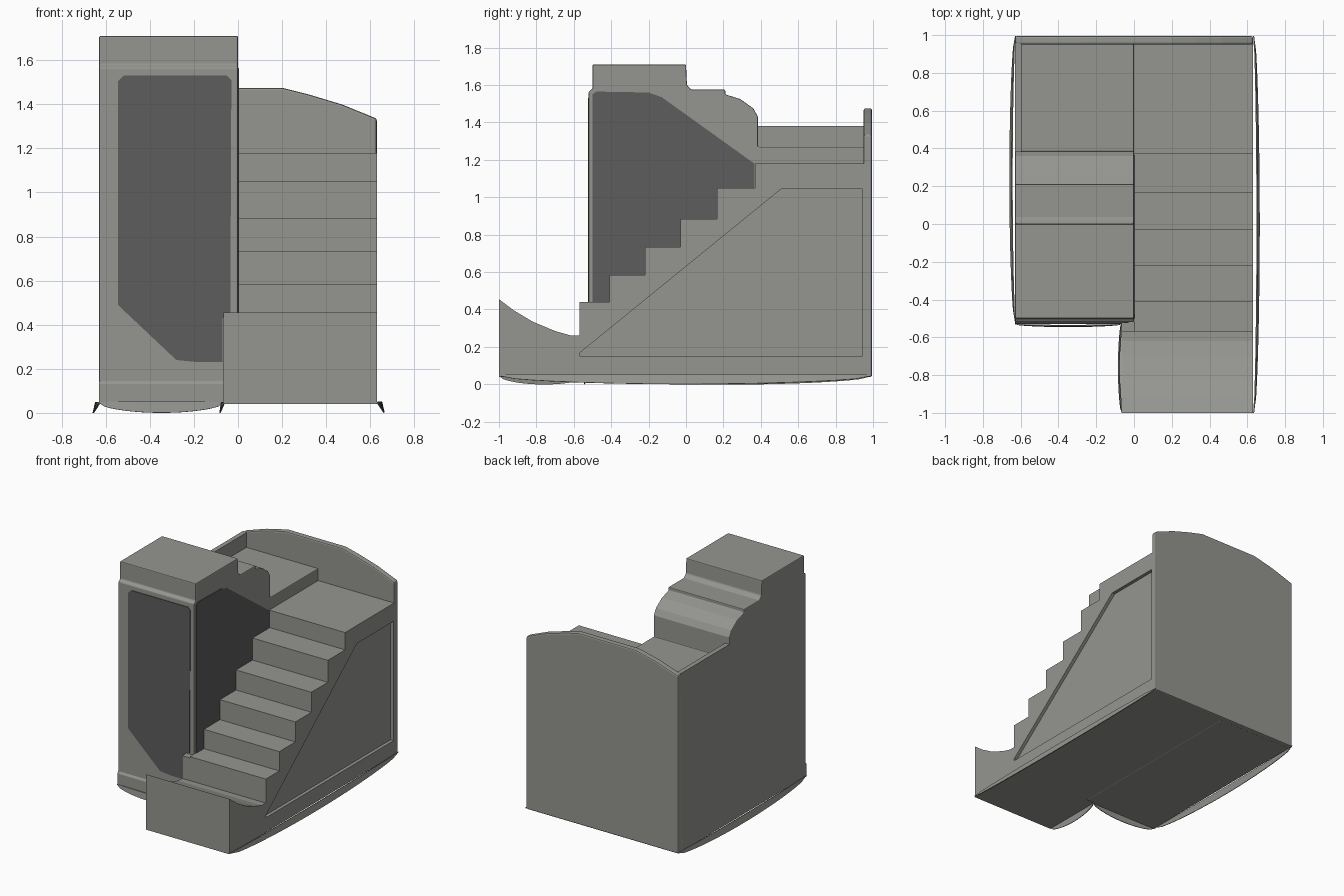
import bpy, bmesh, math

if "Cube" in bpy.data.objects:
    bpy.data.objects.remove(bpy.data.objects["Cube"])


def material(name, rgb):
    m = bpy.data.materials.new(name)
    m.diffuse_color = (*rgb, 1)
    m.use_nodes = True
    m.node_tree.nodes["Principled BSDF"].inputs["Base Color"].default_value = m.diffuse_color
    return m


light = material("warm grey", (0.30, 0.30, 0.28))
dark = material("dark grey", (0.11, 0.11, 0.11))


def prism(name, pts, axis, a, b, mat=light, bevel=0.0):
    """Extrude a profile: (y, z) points along x, or (x, z) points along y."""
    bm = bmesh.new()
    place = (lambda p, d: (d, p[0], p[1])) if axis == "x" else (lambda p, d: (p[0], d, p[1]))
    ends = [[bm.verts.new(place(p, d)) for p in pts] for d in (a, b)]
    for ring in ends:
        bm.faces.new(ring)
    n = len(pts)
    for i in range(n):
        j = (i + 1) % n
        bm.faces.new((ends[0][i], ends[0][j], ends[1][j], ends[1][i]))
    bmesh.ops.recalc_face_normals(bm, faces=bm.faces)
    me = bpy.data.meshes.new(name)
    bm.to_mesh(me)
    bm.free()
    ob = bpy.data.objects.new(name, me)
    bpy.context.collection.objects.link(ob)
    me.materials.append(mat)
    if bevel:
        mod = ob.modifiers.new("soft edges", "BEVEL")
        mod.width, mod.segments = bevel, 2
        mod.limit_method = "ANGLE"
    return ob


def skirt(name, start, end, out, bow=0.03):
    """Thin flared strip bowing out and down along a bottom edge."""
    bm = bmesh.new()
    n, rows = 24, []
    for i in range(n + 1):
        t = i / n
        s = max(0.0, math.sin(math.pi * t)) ** 0.5
        x = start[0] + (end[0] - start[0]) * t
        y = start[1] + (end[1] - start[1]) * t
        rows.append([bm.verts.new((x + out[0] * bow * s * k, y + out[1] * bow * s * k, z))
                     for k, z in ((0.6, 0.05), (1.0, 0.045 - 0.045 * s))])
    for p, q in zip(rows, rows[1:]):
        bm.faces.new((p[0], q[0], q[1], p[1]))
    me = bpy.data.meshes.new(name)
    bm.to_mesh(me)
    bm.free()
    ob = bpy.data.objects.new(name, me)
    bpy.context.collection.objects.link(ob)
    me.materials.append(light)
    ob.modifiers.new("thickness", "SOLIDIFY").thickness = 0.006


BASE = 0.04
HALF = 0.63

# Staircase with landing: front edge and height of every step
steps = [(-0.57, 0.44), (-0.41, 0.585), (-0.22, 0.735), (-0.03, 0.885), (0.165, 1.05), (0.37, 1.18)]
stair_line = []
height = BASE
for y, z in steps:
    stair_line += [(y, height), (y, z)]
    height = z
stairs = prism("staircase", stair_line + [(0.96, 1.18), (0.96, BASE)], "x", 0, HALF)

# Recessed panel in the staircase side
cutter = prism("side_recess_cutter", [(-0.59, 0.15), (0.51, 1.045), (0.945, 1.045), (0.945, 0.15)],
               "x", HALF - 0.025, HALF + 0.1)
cutter.hide_render = True
cutter.hide_viewport = True
cut = stairs.modifiers.new("side recess", "BOOLEAN")
cut.object = cutter
cut.solver = "EXACT"

# Bottom block with a sagging top
prism("front_block", [(-1, BASE), (-1, 0.455), (-0.92, 0.395), (-0.82, 0.335), (-0.7, 0.285),
                      (-0.62, 0.262), (-0.57, 0.26), (-0.57, BASE)], "x", -0.065, HALF)
prism("block_corner", [(-0.57, BASE), (-0.57, 0.43), (-0.52, 0.43), (-0.52, BASE)], "x", -0.065, 0.01)

# Tower with stepped top and lower platform behind it
prism("tower", [(-0.52, BASE), (-0.52, 1.565), (-0.50, 1.58), (-0.50, 1.71), (0.0, 1.71),
                (0.005, 1.6), (0.03, 1.575), (0.21, 1.575), (0.21, 1.55), (0.29, 1.525),
                (0.36, 1.475), (0.385, 1.43), (0.385, 1.27), (0.96, 1.27), (0.96, BASE)],
      "x", -HALF, 0, bevel=0.006)
prism("front_plinth", [(-0.53, BASE), (-0.53, 0.13), (-0.52, 0.145), (-0.5, BASE)], "x", -HALF, -0.06)

# Platform side wall and shaped back wall
prism("platform_side_wall", [(0.38, 1.2), (0.38, 1.38), (0.96, 1.38), (0.96, 1.2)], "x", -HALF, -0.595)
prism("back_wall", [(-HALF, BASE), (-HALF, 1.375), (-0.45, 1.435), (-0.28, 1.475), (0.2, 1.475),
                    (0.32, 1.445), (0.47, 1.4), (HALF, 1.335), (HALF, BASE)],
      "y", 0.95, 0.995, bevel=0.01)

# Dark panels on the tower front and on the wall beside the stairs
prism("front_panel", [(-0.545, 0.49), (-0.545, 1.505), (-0.52, 1.53), (-0.05, 1.53), (-0.03, 1.51),
                      (-0.035, 0.44), (-0.07, 0.43), (-0.07, 0.23), (-0.18, 0.23), (-0.28, 0.24)],
      "y", -0.525, -0.518, dark)
side = [(-0.5, 0.3), (-0.5, 1.55), (-0.48, 1.565), (-0.2, 1.56), (-0.13, 1.535), (0.365, 1.18), (0.365, 0.9)]
prism("side_panel", side, "x", -0.002, 0.005, dark)

# Flared skirts along the bottom edges
skirt("right_skirt", (HALF, -1), (HALF, 0.995), (1, 0))
skirt("left_skirt", (-HALF, -0.52), (-HALF, 0.995), (-1, 0))
skirt("block_skirt", (-0.065, -1), (-0.065, -0.52), (-1, 0), 0.02)
skirt("front_skirt", (-HALF, -0.525), (-0.065, -0.525), (0, -1), 0.015)
